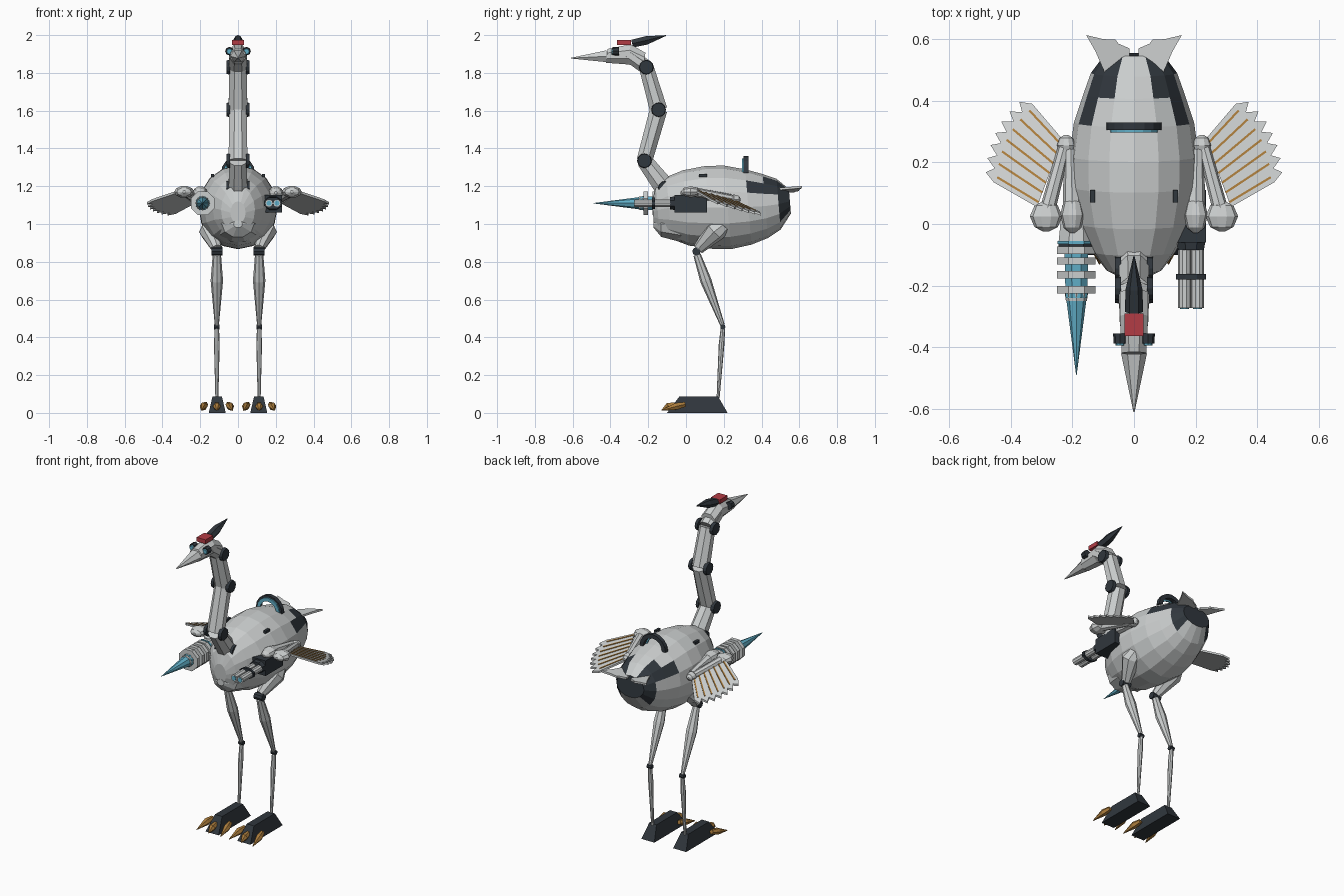
import bpy, bmesh, math
from mathutils import Vector as V

if "Cube" in bpy.data.objects:
    bpy.data.objects.remove(bpy.data.objects["Cube"])


def material(name, c):
    m = bpy.data.materials.new(name)
    m.diffuse_color = (*c, 1)
    m.use_nodes = True
    m.node_tree.nodes["Principled BSDF"].inputs["Base Color"].default_value = m.diffuse_color
    return m


LIGHT = material("light grey", (.60, .62, .62))
DARK = material("charcoal", (.03, .038, .047))
BLUE = material("cyan blue", (.12, .43, .58))
RED = material("red", (.45, .045, .06))
GOLD = material("gold", (.40, .20, .045))


def build(name, verts, faces, mat):
    bm = bmesh.new()
    vs = [bm.verts.new(v) for v in verts]
    for f in faces:
        bm.faces.new([vs[i] for i in f])
    bmesh.ops.recalc_face_normals(bm, faces=bm.faces)
    me = bpy.data.meshes.new(name)
    bm.to_mesh(me)
    bm.free()
    me.materials.append(mat)
    ob = bpy.data.objects.new(name, me)
    bpy.context.collection.objects.link(ob)
    return ob


def limb(name, pts, radii, mat, n=8, turn=0.0):
    """Loft elliptical rings (sideways radius, depth radius) along points."""
    pts = [V(p) for p in pts]
    d = (pts[-1] - pts[0]).normalized()
    ref = V((0, 1, 0)) if abs(d.x) > .9 else V((1, 0, 0))
    u = (ref - d * ref.dot(d)).normalized()
    v = d.cross(u)
    verts, faces = [], []
    for p, r in zip(pts, radii):
        ru, rv = r if isinstance(r, tuple) else (r, r)
        for k in range(n):
            a = turn + 2 * math.pi * k / n
            verts.append(p + u * ru * math.cos(a) + v * rv * math.sin(a))
    for j in range(len(pts) - 1):
        for k in range(n):
            a, b = j * n + k, j * n + (k + 1) % n
            faces.append((a, b, b + n, a + n))
    faces += [tuple(range(n)), tuple(range(len(verts) - n, len(verts)))]
    return build(name, verts, faces, mat)


def box(name, c, h, mat):
    vs = [(c[0] + h[0] * i, c[1] + h[1] * j, c[2] + h[2] * k)
          for i in (-1, 1) for j in (-1, 1) for k in (-1, 1)]
    return build(name, vs, [(0, 1, 3, 2), (4, 5, 7, 6), (0, 1, 5, 4),
                            (2, 3, 7, 6), (0, 2, 6, 4), (1, 3, 7, 5)], mat)


def ball(name, c, r, mat):
    q = [-.98, -.7, 0, .7, .98]
    return limb(name, [(c[0], c[1] + r[1] * t, c[2]) for t in q],
                [(r[0] * math.sqrt(1 - t * t), r[2] * math.sqrt(1 - t * t)) for t in q], mat, 10)


def plate(name, pts, thick, mat):
    """Vertical-thickness slab over a polygon of 3D points."""
    n = len(pts)
    vs = [V(p) + V((0, 0, z)) for z in (-thick / 2, thick / 2) for p in pts]
    fs = [tuple(range(n)), tuple(range(n, 2 * n))]
    fs += [(k, (k + 1) % n, (k + 1) % n + n, k + n) for k in range(n)]
    return build(name, vs, fs, mat)


# Body, with dark rear armour chosen by position and angle
rings = [(-.175, 1.06, .04, .06), (-.15, 1.075, .09, .125), (-.09, 1.085, .135, .165),
         (0, 1.085, .18, .2), (.12, 1.088, .207, .22), (.22, 1.088, .21, .222),
         (.33, 1.09, .195, .2), (.42, 1.095, .165, .17), (.49, 1.105, .14, .135),
         (.55, 1.12, .095, .065)]
body = limb("body", [(0, y, z) for y, z, _, _ in rings], [(a, b) for _, _, a, b in rings], LIGHT, 16)
body.data.materials.append(DARK)
for f in body.data.polygons:
    x, y, z = f.center
    ang = math.degrees(math.atan2(z - 1.1, abs(x)))
    if (y > .53 or (y > .49 and -25 < ang < 68) or (.42 < y <= .49 and 18 < ang < 68)
            or (.33 < y <= .42 and 18 < ang < 48)):
        f.material_index = 1
ball("chest", (0, -.03, 1.0), (.12, .145, .1), LIGHT)

# Neck segments and side discs
neck = [(0, -.11, 1.19), (0, -.22, 1.335), (0, -.145, 1.605), (0, -.21, 1.83), (0, -.31, 1.9)]
depth = [.06, .045, .05, .042, .04]
for i in range(4):
    limb("neck_segment", neck[i:i + 2], [(.054, depth[i]), (.05, depth[i + 1])], LIGHT, 8, math.pi / 8)
for s in (-1, 1):
    for p in neck[:4]:
        limb("neck_disc", [(s * .042, p[1], p[2]), (s * .062, p[1], p[2])], [.039, .036], DARK, 12)

# Head, beak, eyes, cap and crest
limb("head", [(0, -.22, 1.865), (0, -.3, 1.898), (0, -.42, 1.89)],
     [(.05, .045), (.05, .058), (.043, .04)], LIGHT, 8, math.pi / 8)
limb("beak", [(0, -.42, 1.888), (0, -.61, 1.878)], [(.042, .036), .002], LIGHT, 6)
for s in (-1, 1):
    limb("eye_housing", [(s * .045, -.355, 1.915), (s * .045, -.388, 1.915)], [.023, .021], DARK, 8)
    limb("eye", [(s * .045, -.388, 1.913), (s * .045, -.395, 1.913)], [.016, .014], BLUE, 8)
box("red_cap", (0, -.327, 1.96), (.031, .037, .013), RED)
limb("crest", [(0, -.285, 1.955), (0, -.21, 1.972), (0, -.105, 1.998)],
     [(.03, .024), (.027, .026), .002], DARK, 6)

# Arched handle on the back
for nm, r, y0, y1, m in (("back_arch", .09, .305, .33, DARK), ("arch_light", .078, .297, .305, BLUE)):
    arc = [(r * math.cos(math.pi * k / 8), r * math.sin(math.pi * k / 8)) for k in range(9)]
    arc += [(.72 * a, .72 * b) for a, b in reversed(arc)]
    vs = [(a, y, 1.27 + b) for y in (y0, y1) for a, b in arc]
    fs = [(k, (k + 1) % 18, (k + 1) % 18 + 18, k + 18) for k in range(18)]
    fs += [(o + k, o + k + 1, o + 16 - k, o + 17 - k) for k in range(8) for o in (0, 18)]
    build(nm, vs, fs, m)


def wing_z(x, y):
    return 1.2385 - .15 * x - .332 * y


for s in (-1, 1):
    # Tail fan and small body vent
    fan = [(.01, .46), (.015, .57), (.05, .585), (.06, .598), (.1, .6), (.155, .613), (.125, .56), (.09, .48)]
    plate("tail_fan", [(s * x, y, 1.17 + .17 * x) for x, y in fan], .012, LIGHT)
    box("body_vent", (s * .135, .09, 1.258), (.008, .02, .008), DARK)

    # Wing feathers with gold ribs
    def root(t):
        return V((.232, .275)).lerp(V((.315, .055)), t)

    def tip(t):
        a, c, b = V((.33, .39)), V((.455, .3)), V((.455, .135))
        return a.lerp(c, t).lerp(c.lerp(b, t), t)

    N = 7
    for i in range(N):
        t0, t1 = i / N, (i + 1) / N
        out = (tip(t0) - root(t0)).normalized() * .032
        poly = [root(t0), root(t1), tip(t1), tip(t1) * .65 + tip(t0) * .35 + out, tip(t0)]
        plate("feather", [(s * p.x, p.y, wing_z(p.x, p.y)) for p in poly], .012, LIGHT)
        tm = (t0 + t1) / 2
        a, b = root(tm), root(tm).lerp(tip(tm), .93)
        w = V((-(b - a).y, (b - a).x)).normalized() * .0035
        plate("feather_rib", [(s * p.x, p.y, wing_z(p.x, p.y) + .007) for p in (a + w, b + w, b - w, a - w)],
              .006, GOLD)
    # Wing arm
    limb("wing_forearm", [(s * .222, .265, 1.13), (s * .285, .03, 1.172)], [.02, .026], LIGHT, 8)
    limb("wing_upper_arm", [(s * .205, .24, 1.135), (s * .2, .03, 1.165)], [.022, .032], LIGHT, 8)
    ball("wing_wrist", (s * .285, .025, 1.17), (.053, .05, .032), LIGHT)
    ball("wing_shoulder", (s * .2, .03, 1.165), (.04, .06, .035), LIGHT)
    ball("wing_elbow", (s * .22, .255, 1.13), (.03, .035, .028), LIGHT)

    # Legs
    limb("thigh", [(s * .15, .2, 1.0), (s * .152, .155, .965), (s * .112, .065, .868)],
         [(.04, .045), (.055, .058), (.028, .03)], LIGHT, 8)
    limb("knee", [(s * .083, .055, .855), (s * .14, .055, .855)], [.022, .022], DARK, 8)
    limb("upper_leg", [(s * .112, .058, .838), (s * .112, .105, .7), (s * .112, .193, .465)],
         [(.022, .02), (.033, .03), (.011, .012)], LIGHT, 8)
    limb("ankle", [(s * .097, .195, .455), (s * .127, .195, .455)], [.014, .014], DARK, 8)
    limb("shin", [(s * .112, .195, .445), (s * .112, .188, .36), (s * .112, .17, .08)],
         [.012, .015, .008], LIGHT, 8)

    # Foot wedge and claws
    foot = [(.045, -.1, 0), (.045, .22, 0), (.025, .17, .087), (.025, -.035, .087)]
    build("foot", [(s * .11 + k * x, y, z) for k in (-1, 1) for x, y, z in foot],
          [(0, 1, 2, 3), (4, 5, 6, 7)] + [(k, (k + 1) % 4, (k + 1) % 4 + 4, k + 4) for k in range(4)], DARK)
    for k in (-1, 0, 1):
        x, y = s * .112 + k * .06, -.05 if k == 0 else -.005
        limb("claw", [(x, y, .045), (x + k * .01, y - .045, .035), (x + k * .022, -.13, .013)],
             [.014, .021, .002], GOLD, 6)

# Drill on the left side
DX, DZ = -.187, 1.11


def along(y0, y1, x=DX, z=DZ):
    return [(x, y0, z), (x, y1, z)]


limb("drill_mount", along(.06, -.055), [.05, .062], LIGHT, 8, math.pi / 8)
limb("drill_collar", along(-.055, -.065), [.066, .066], BLUE, 8, math.pi / 8)
limb("drill_backplate", along(-.065, -.08), [.062, .062], DARK, 8, math.pi / 8)
limb("drill_core", along(-.07, -.24), [.042, .038], BLUE, 8, math.pi / 8)
for y in (-.085, -.12, -.165, -.213):
    limb("drill_ring", along(y + .012, y - .012), [.068, .068], LIGHT, 8, math.pi / 8)
limb("drill_neck", along(-.21, -.25), [.04, .034], LIGHT, 8)
limb("drill_tip", along(-.25, -.49), [.032, .001], BLUE, 8)

# Twin barrelled gun on the right side
box("gun_body", (.185, .025, 1.107), (.048, .085, .047), DARK)
limb("gun_shroud", along(-.05, -.085, .185), [(.052, .04), (.045, .035)], DARK, 8, math.pi / 8)
limb("gun_band", along(-.163, -.18, .185), [(.052, .033), (.052, .033)], DARK, 8, math.pi / 8)
for dx in (-.021, .021):
    limb("gun_barrel", along(-.08, -.272, .185 + dx), [.021, .021], LIGHT, 10)
    limb("gun_muzzle", along(-.271, -.276, .185 + dx), [.014, .014], BLUE, 10)
